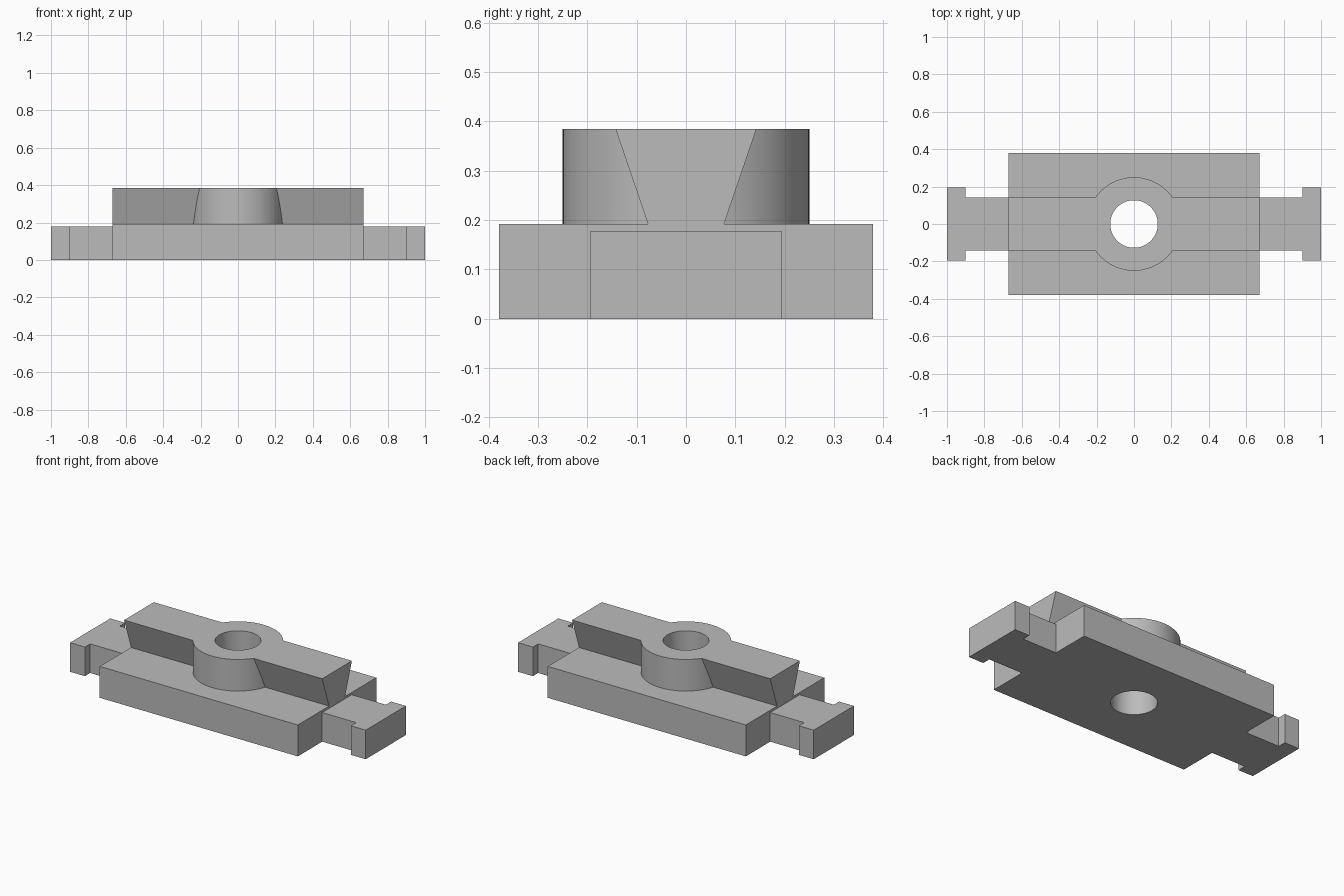
import bpy
import bmesh
from mathutils import Vector

cube = bpy.data.objects.get("Cube")
if cube:
    bpy.data.objects.remove(cube, do_unlink=True)

BASE_X, BASE_Y, BASE_Z = 0.67, 0.379, 0.192
TAB_Z, TAB_Y, HEAD_X, HEAD_Y = 0.178, 0.143, 0.9, 0.194
TOP_Z, FOOT_Y, RAIL_Y = 0.385, 0.077, 0.143
BOSS_R, BORE_R = 0.25, 0.127
SINK = 0.05  # hidden overlap between joined parts

grey = bpy.data.materials.new("plain grey")
grey.use_nodes = True
colour = (0.5, 0.5, 0.5, 1)
grey.diffuse_color = colour
grey.node_tree.nodes["Principled BSDF"].inputs["Base Color"].default_value = colour


def finish(name, bm):
    bmesh.ops.recalc_face_normals(bm, faces=bm.faces)
    mesh = bpy.data.meshes.new(name)
    bm.to_mesh(mesh)
    bm.free()
    mesh.materials.append(grey)
    ob = bpy.data.objects.new(name, mesh)
    bpy.context.collection.objects.link(ob)
    return ob


def prism(name, points, sweep):
    """Extrude a closed outline along a vector."""
    bm = bmesh.new()
    face = bm.faces.new([bm.verts.new(p) for p in points])
    out = bmesh.ops.extrude_face_region(bm, geom=[face], use_keep_orig=True)
    verts = [g for g in out["geom"] if isinstance(g, bmesh.types.BMVert)]
    bmesh.ops.translate(bm, verts=verts, vec=Vector(sweep))
    return finish(name, bm)


def cylinder(name, radius, z0, z1):
    bm = bmesh.new()
    bmesh.ops.create_cone(bm, cap_ends=True, segments=96, radius1=radius,
                          radius2=radius, depth=z1 - z0)
    bmesh.ops.translate(bm, verts=bm.verts, vec=(0, 0, (z0 + z1) / 2))
    return finish(name, bm)


def combine(target, other, operation):
    mod = target.modifiers.new(operation.title(), "BOOLEAN")
    mod.operation = operation
    mod.solver = "EXACT"
    mod.object = other
    bpy.context.view_layer.objects.active = target
    bpy.ops.object.modifier_apply(modifier=mod.name)
    bpy.data.objects.remove(other, do_unlink=True)


# Rectangular base plate
body = prism("slide_block", [(-BASE_X, -BASE_Y, 0), (BASE_X, -BASE_Y, 0),
                             (BASE_X, BASE_Y, 0), (-BASE_X, BASE_Y, 0)],
             (0, 0, BASE_Z))

# T-shaped tab at each end
half = [(BASE_X - SINK, TAB_Y), (HEAD_X, TAB_Y), (HEAD_X, HEAD_Y), (1, HEAD_Y)]
outline = half + [(x, -y) for x, y in reversed(half)]
for name, side in (("left_tab", 1), ("right_tab", -1)):
    tab = prism(name, [(side * x, y, 0) for x, y in outline], (0, 0, TAB_Z))
    combine(body, tab, "UNION")

# Dovetail rail, wider at the top, with a root sunk into the plate
flank = [(FOOT_Y, BASE_Z - SINK), (FOOT_Y, BASE_Z), (RAIL_Y, TOP_Z)]
section = flank + [(-y, z) for y, z in reversed(flank)]
rail = prism("dovetail_rail", [(-BASE_X, y, z) for y, z in section],
             (2 * BASE_X, 0, 0))

# Round boss in the middle of the rail
combine(rail, cylinder("boss", BOSS_R, BASE_Z - SINK, TOP_Z), "UNION")
combine(body, rail, "UNION")

# Bore through everything
combine(body, cylinder("bore_cutter", BORE_R, -SINK, TOP_Z + SINK), "DIFFERENCE")

bpy.ops.object.select_all(action="DESELECT")
body.select_set(True)
bpy.context.view_layer.objects.active = body
bpy.ops.object.shade_smooth_by_angle(angle=0.5)
